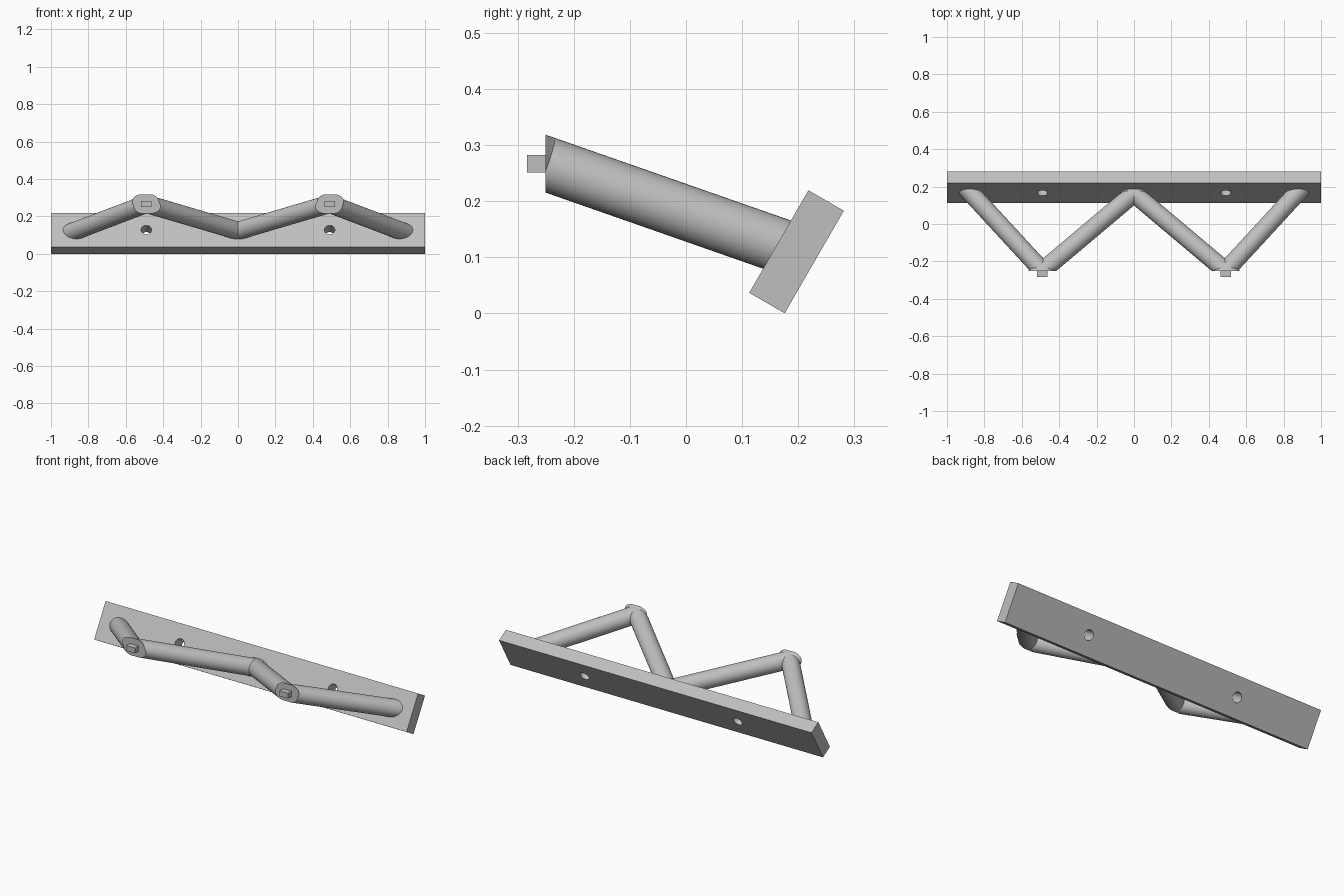
import bpy, bmesh, math
from mathutils import Vector, Matrix

cube = bpy.data.objects.get("Cube")
if cube:
    bpy.data.objects.remove(cube, do_unlink=True)

grey = bpy.data.materials.new("plain_grey")
grey.use_nodes = True
grey.diffuse_color = (0.52, 0.52, 0.52, 1)
grey.node_tree.nodes["Principled BSDF"].inputs["Base Color"].default_value = (0.52, 0.52, 0.52, 1)

# Main dimensions
TILT = math.radians(30)
PLATE_CENTRE = Vector((0, 0.197, 0.11))
PLATE_SIZE = (2.0, 0.073, 0.211)
PLATE_NORMAL = Vector((0, math.cos(TILT), -math.sin(TILT)))
ROD_RADIUS = 0.0487
APEX_X, APEX_Y, APEX_Z = 0.49, -0.25, 0.267
FOOT_Y, FOOT_Z = 0.1625, 0.1227


def finish(name, bm):
    bmesh.ops.recalc_face_normals(bm, faces=bm.faces)
    mesh = bpy.data.meshes.new(name)
    bm.to_mesh(mesh)
    bm.free()
    mesh.materials.append(grey)
    obj = bpy.data.objects.new(name, mesh)
    bpy.context.collection.objects.link(obj)
    return obj


def box(name, centre, size, tilt=0):
    bm = bmesh.new()
    matrix = Matrix.Translation(centre) @ Matrix.Rotation(-tilt, 4, 'X') @ Matrix.Diagonal((*size, 1))
    bmesh.ops.create_cube(bm, size=1, matrix=matrix)
    return finish(name, bm)


def add_cylinder(bm, start, end, radius, sides):
    axis = end - start
    matrix = Matrix.Translation((start + end) / 2) @ axis.to_track_quat('Z', 'Y').to_matrix().to_4x4()
    bmesh.ops.create_cone(bm, cap_ends=True, segments=sides, radius1=radius, radius2=radius,
                          depth=axis.length, matrix=matrix)


def trim(bm, point, normal):
    # Cut everything on the normal side and cap the opening
    geom = bm.verts[:] + bm.edges[:] + bm.faces[:]
    cut = bmesh.ops.bisect_plane(bm, geom=geom, plane_co=point, plane_no=normal, clear_outer=True)
    edges = [e for e in cut["geom_cut"] if isinstance(e, bmesh.types.BMEdge)]
    bmesh.ops.contextual_create(bm, geom=edges)


def smooth(obj):
    bpy.ops.object.select_all(action='DESELECT')
    obj.select_set(True)
    bpy.context.view_layer.objects.active = obj
    bpy.ops.object.shade_smooth_by_angle(angle=math.radians(30))


# Tilted mounting plate with two screw holes
plate = box("mounting_plate", PLATE_CENTRE, PLATE_SIZE, TILT)
bm = bmesh.new()
for side in (-1, 1):
    centre = PLATE_CENTRE + Vector((side * APEX_X, 0, 0))
    add_cylinder(bm, centre - PLATE_NORMAL * 0.1, centre + PLATE_NORMAL * 0.1, 0.028, 32)
cutter = finish("screw_hole_cutter", bm)
cutter.hide_render = True
cutter.hide_viewport = True
holes = plate.modifiers.new("screw_holes", 'BOOLEAN')
holes.object = cutter
holes.operation = 'DIFFERENCE'
holes.solver = 'EXACT'
bpy.context.view_layer.update()
baked = bpy.data.meshes.new_from_object(plate.evaluated_get(bpy.context.evaluated_depsgraph_get()))
plate.modifiers.clear()
plate.data = baked
bpy.data.objects.remove(cutter, do_unlink=True)
smooth(plate)

# Zigzag rods, trimmed flat at the tip and inside the plate, with a peg on each tip
for side, word in ((-1, "right"), (1, "left")):
    apex = Vector((side * APEX_X, APEX_Y, APEX_Z))
    for label, foot_x in (("outer", 0.87), ("inner", 0)):
        foot = Vector((side * foot_x, FOOT_Y, FOOT_Z))
        reach = (foot - apex).normalized() * 0.15
        bm = bmesh.new()
        add_cylinder(bm, apex - reach, foot + reach, ROD_RADIUS, 48)
        trim(bm, apex, Vector((0, -1, 0)))
        trim(bm, PLATE_CENTRE, PLATE_NORMAL)
        smooth(finish(f"{word}_{label}_rod", bm))
    box(f"{word}_peg", apex + Vector((0, -0.0115, 0)), (0.056, 0.043, 0.031))
